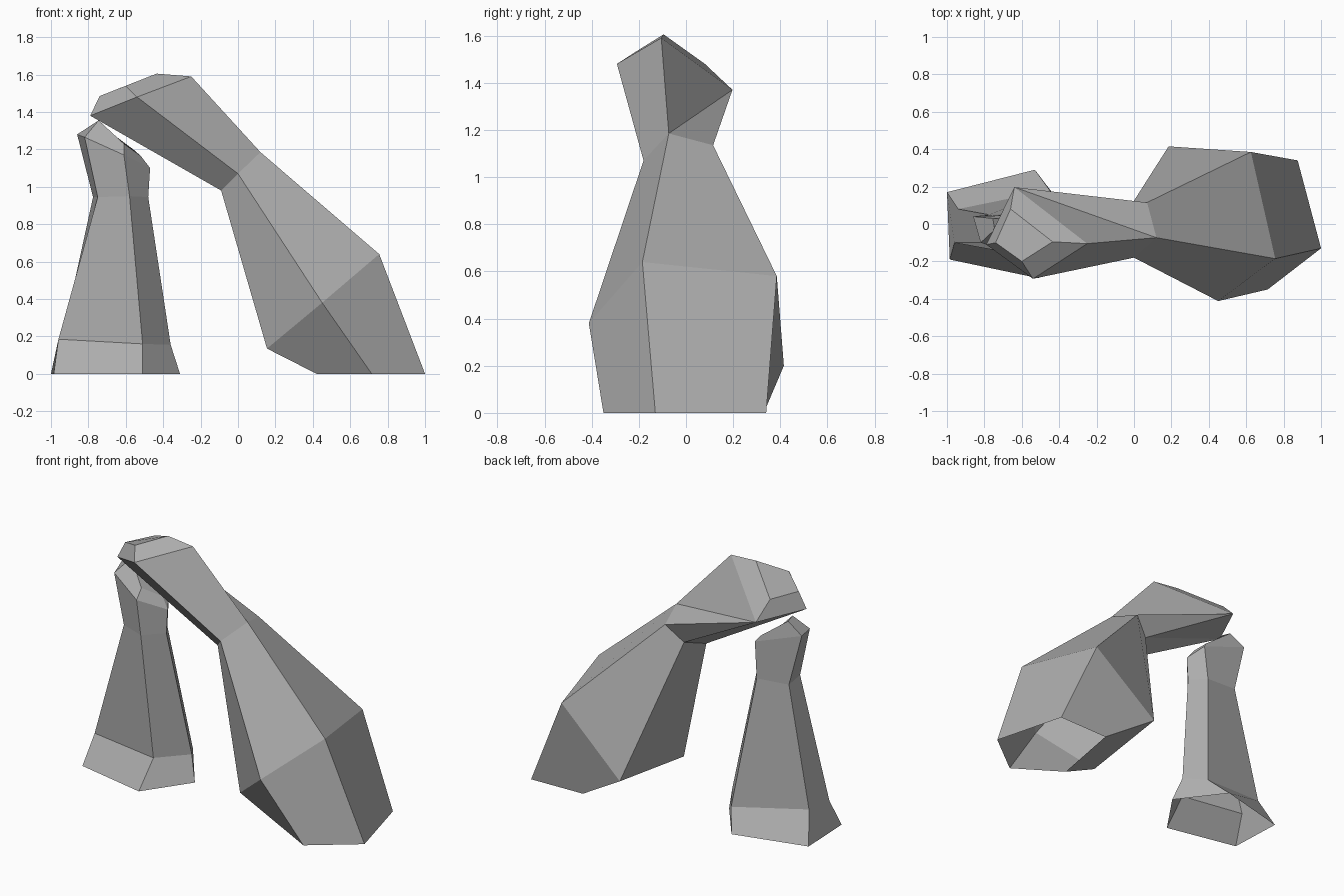
import bpy, bmesh

if "Cube" in bpy.data.objects:
    bpy.data.objects.remove(bpy.data.objects["Cube"])

grey = bpy.data.materials.new("stone_grey")
grey.diffuse_color = (0.42, 0.42, 0.42, 1)
grey.use_nodes = True
grey.node_tree.nodes["Principled BSDF"].inputs["Base Color"].default_value = grey.diffuse_color


def loft_rock(name, rings, folds=()):
    """Skin a stack of five-sided sections into a faceted stone, open underneath.
    folds lists (layer, side) panels creased along their diagonal."""
    bm = bmesh.new()
    loops = [[bm.verts.new(p) for p in ring] for ring in rings]
    for k, (low, high) in enumerate(zip(loops, loops[1:])):
        for i in range(5):
            j = (i + 1) % 5
            if (k, i) in folds:
                bm.faces.new((low[i], low[j], high[i]))
                bm.faces.new((low[j], high[j], high[i]))
            else:
                bm.faces.new((low[i], low[j], high[j], high[i]))
    bm.faces.new(loops[-1])
    # repeated corners collapse, turning five-sided sections into four-sided ones
    bmesh.ops.remove_doubles(bm, verts=bm.verts, dist=0.0005)
    bmesh.ops.recalc_face_normals(bm, faces=bm.faces)
    mesh = bpy.data.meshes.new(name)
    bm.to_mesh(mesh)
    bm.free()
    mesh.materials.append(grey)
    obj = bpy.data.objects.new(name, mesh)
    bpy.context.collection.objects.link(obj)
    return obj


# Leaning stone: foot, belly, waist, head, head tip
loft_rock("leaning_arch_stone", [
    [(1.0, -.13, 0), (.715, -.35, 0), (.42, -.16, 0), (.51, .33, 0), (.875, .34, 0)],
    [(.755, -.185, .64), (.45, -.412, .38), (.155, -.2, .135), (.185, .415, .2), (.625, .385, .58)],
    [(.12, -.073, 1.185), (0, -.18, 1.07), (-.09, -.08, .98), (-.035, .07, 1.03), (.07, .115, 1.135)],
    [(-.25, -.105, 1.59), (-.54, -.293, 1.48), (-.79, -.11, 1.38), (-.64, .197, 1.37), (-.64, .197, 1.37)],
    [(-.435, -.095, 1.605), (-.6, -.2, 1.54), (-.74, -.1, 1.485), (-.66, .08, 1.48), (-.66, .08, 1.48)],
], folds={(2, 4), (2, 2)})

# Standing pillar: foot, ankle, neck, crown, crown top
loft_rock("standing_pillar_stone", [
    [(-.985, -.19, 0), (-.51, -.29, 0), (-.31, 0, 0), (-.53, .29, 0), (-1.0, .17, 0)],
    [(-.96, -.1, .185), (-.51, -.14, .16), (-.36, .04, .155), (-.45, .18, .115), (-.94, .08, .19)],
    [(-.75, -.1, .945), (-.58, -.17, .95), (-.48, -.05, .945), (-.55, .06, .93), (-.775, .05, .945)],
    [(-.82, -.1, 1.265), (-.61, -.17, 1.17), (-.47, -.05, 1.1), (-.53, .05, 1.16), (-.86, .04, 1.28)],
    [(-.745, -.03, 1.355), (-.61, -.12, 1.23), (-.52, -.03, 1.165), (-.56, .03, 1.2), (-.755, .03, 1.345)],
])
